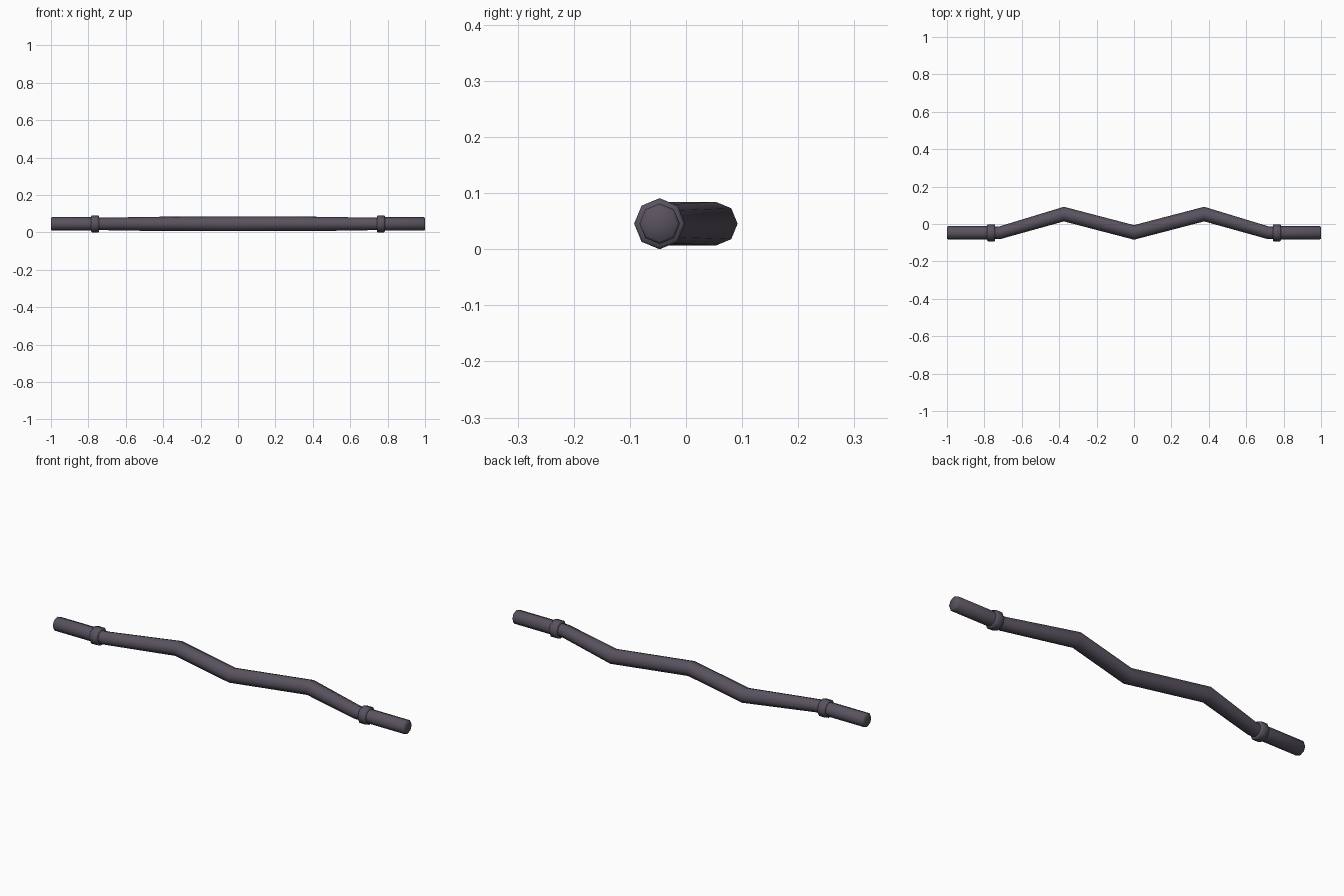
import bpy, bmesh, math
from mathutils import Vector

if "Cube" in bpy.data.objects:
    bpy.data.objects.remove(bpy.data.objects["Cube"])

metal = bpy.data.materials.new("dark plum steel")
metal.diffuse_color = (0.1, 0.085, 0.115, 1)
metal.use_nodes = True
metal.node_tree.nodes["Principled BSDF"].inputs["Base Color"].default_value = metal.diffuse_color
ZC, YC = 0.0455, -0.047      # axis height, and y of the straight ends


def tube(name, stations, sides=8, angle=60):
    """Skin octagonal rings along x; a station is (x, y, radius, tilt in plan)."""
    bm = bmesh.new()
    rings = []
    for x, y, r, tilt in stations:
        ring = []
        for i in range(sides):
            a = 2 * math.pi * i / sides
            u, w = r * math.cos(a), r * math.sin(a)
            ring.append(bm.verts.new(Vector((x - u * math.sin(tilt),
                                             y + u * math.cos(tilt), ZC + w))))
        rings.append(ring)
    for a, b in zip(rings, rings[1:]):
        for i in range(sides):
            j = (i + 1) % sides
            bm.faces.new((a[i], a[j], b[j], b[i]))
    bm.faces.new(rings[0])
    bm.faces.new(rings[-1])
    bmesh.ops.recalc_face_normals(bm, faces=bm.faces)
    me = bpy.data.meshes.new(name)
    bm.to_mesh(me)
    bm.free()
    ob = bpy.data.objects.new(name, me)
    bpy.context.collection.objects.link(ob)
    me.materials.append(metal)
    bpy.ops.object.select_all(action='DESELECT')
    ob.select_set(True)
    bpy.context.view_layer.objects.active = ob
    bpy.ops.object.shade_smooth_by_angle(angle=math.radians(angle))
    return ob


# zigzag grip shaft, thinning toward the collars
T = math.radians(8)
half = [(0.375, 0.053, 0.039, 0), (0.718, YC, 0.0335, -T), (0.765, YC, 0.033, 0)]
left = [(-x, y, r, -t) for x, y, r, t in reversed(half)]
tube("grip_shaft", left + [(0, -0.045, 0.039, 0)] + half)

for side, s in (("left", -1), ("right", 1)):
    # stop collar with slightly chamfered rims
    tube(side + "_collar", [(s * x, YC, r, 0) for x, r in
         ((0.742, 0.041), (0.747, 0.0455), (0.78, 0.0455), (0.785, 0.041))])
    # weight sleeve with chamfered tip
    tube(side + "_sleeve", [(s * x, YC, r, 0) for x, r in
         ((0.765, 0.036), (0.994, 0.036), (1.0, 0.031))])
